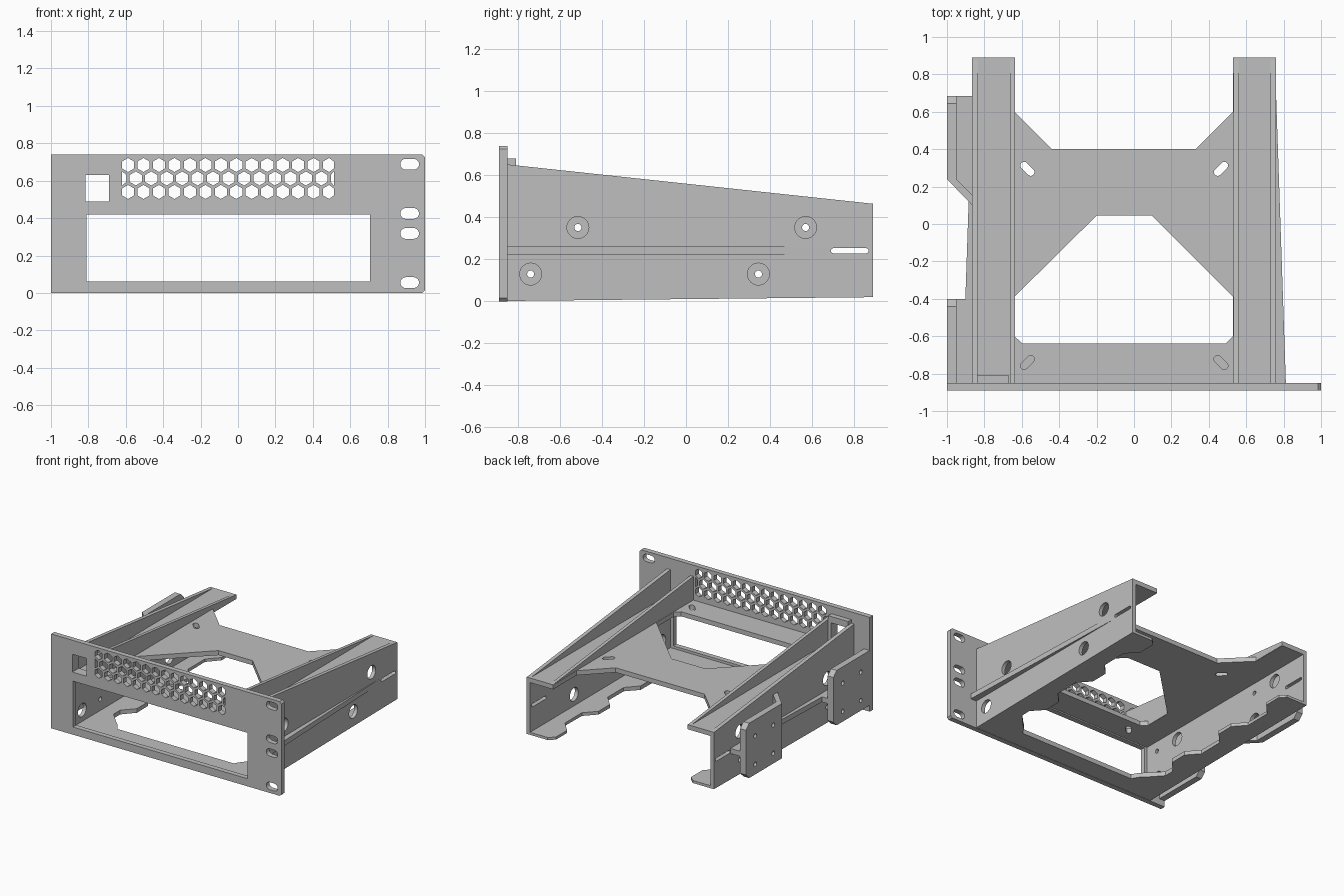
import bpy, bmesh, math
from mathutils import Matrix

if "Cube" in bpy.data.objects:
    bpy.data.objects.remove(bpy.data.objects["Cube"])

grey = bpy.data.materials.new("mid grey")
grey.diffuse_color = (0.52, 0.52, 0.52, 1)
grey.use_nodes = True
grey.node_tree.nodes["Principled BSDF"].inputs["Base Color"].default_value = grey.diffuse_color

# Columns: profile u, profile v, thickness direction
AXES = {
    "top": ((1, 0, 0), (0, 1, 0), (0, 0, 1)),
    "front": ((1, 0, 0), (0, 0, 1), (0, -1, 0)),
    "side": ((0, 1, 0), (0, 0, 1), (1, 0, 0)),
}


def plate(name, view, loops, lo, hi):
    """Flat plate from an outline plus hole loops, filling lo..hi across its plane."""
    curve = bpy.data.curves.new(name, 'CURVE')
    curve.dimensions = '2D'
    curve.fill_mode = 'BOTH'
    curve.extrude = (hi - lo) / 2
    for loop in loops:
        s = curve.splines.new('POLY')
        s.points.add(len(loop) - 1)
        for p, (u, v) in zip(s.points, loop):
            p.co = (u, v, 0, 1)
        s.use_cyclic_u = True
    tmp = bpy.data.objects.new(name + "_outline", curve)
    bpy.context.collection.objects.link(tmp)
    dg = bpy.context.evaluated_depsgraph_get()
    mesh = bpy.data.meshes.new_from_object(tmp.evaluated_get(dg))
    bpy.data.objects.remove(tmp)
    axes = AXES[view]
    m = Matrix(axes).transposed().to_4x4()
    m.translation = [abs(c) * (lo + hi) / 2 for c in axes[2]]
    bm = bmesh.new()
    bm.from_mesh(mesh)
    bm.transform(m)
    bmesh.ops.remove_doubles(bm, verts=bm.verts, dist=1e-5)
    bmesh.ops.recalc_face_normals(bm, faces=bm.faces)
    for f in bm.faces:
        f.smooth = False
    bm.to_mesh(mesh)
    bm.free()
    mesh.materials.clear()
    mesh.materials.append(grey)
    ob = bpy.data.objects.new(name, mesh)
    bpy.context.collection.objects.link(ob)
    return ob


def rect(u0, v0, u1, v1):
    return [(u0, v0), (u1, v0), (u1, v1), (u0, v1)]


def ngon(u, v, r, n, turn=0.0):
    return [(u + r * math.cos(turn + math.tau * i / n),
             v + r * math.sin(turn + math.tau * i / n)) for i in range(n)]


def slot(u, v, length, width, angle=0.0):
    """Rounded slot of the given overall length and width."""
    r, pts = width / 2, []
    for end in (1, -1):
        for i in range(9):
            a = -math.pi / 2 + math.pi * i / 8
            x = end * (length / 2 - r + r * math.cos(a))
            y = end * r * math.sin(a)
            pts.append((u + x * math.cos(angle) - y * math.sin(angle),
                        v + x * math.sin(angle) + y * math.cos(angle)))
    return pts


# Front panel: window, jack opening, mounting slots and hexagon vents
outline = [(-1, 0), (0.985, 0), (1, 0.015), (1, 0.725), (0.985, 0.74), (-1, 0.74)]
holes = [rect(-0.81, 0.06, 0.705, 0.42), rect(-0.815, 0.49, -0.69, 0.63)]
holes += [slot(0.918, z, 0.1, 0.058) for z in (0.688, 0.425, 0.318, 0.055)]
STEP = 0.0827
for row, z in enumerate((0.54, 0.612, 0.684)):
    shift = -STEP / 2 if row == 1 else 0
    for i in range(15 if row == 1 else 14):
        h = ngon(-0.588 + shift + i * STEP, z, 0.0375, 6, math.pi / 6)
        holes.append([(min(max(x, -0.62), 0.512), y) for x, y in h])
plate("front_panel", "front", [outline] + holes, -0.89, -0.85)

# Upper deck joining both rails, with large opening and diagonal tie slots
deck = [(-0.86, -0.85), (0.755, -0.85), (0.755, 0.89), (0.53, 0.89), (0.53, 0.6),
        (0.33, 0.4), (-0.44, 0.4), (-0.64, 0.6), (-0.64, 0.89), (-0.86, 0.89)]
opening = [(-0.2, 0.045), (0.095, 0.045), (0.53, -0.39), (0.53, -0.6), (0.49, -0.64),
           (-0.595, -0.64), (-0.64, -0.6), (-0.64, -0.39)]
q = math.pi / 4
ties = [slot(-0.57, 0.295, 0.09, 0.04, -q), slot(0.465, 0.295, 0.09, 0.04, q),
        slot(-0.57, -0.74, 0.09, 0.04, q), slot(0.465, -0.74, 0.09, 0.04, -q)]
plate("upper_deck", "top", [deck, opening] + ties, 0.43, 0.466)

# Lower frame: front strip plus toothed flanges, right half then mirrored
MID = -0.0525
edge = [(0.8125, -0.85), (0.8125, 0.89), (0.63, 0.89), (0.587, 0.85), (0.587, 0.71)]
for tip_hi, tip_lo in ((0.32, 0.18), (-0.2, -0.34)):
    dip_top = 0.62 if tip_hi > 0 else 0.09
    edge += [(0.67, dip_top), (0.67, tip_hi + 0.09), (0.587, tip_hi), (0.587, tip_lo)]
edge += [(0.67, -0.43), (0.67, -0.51), (0.587, -0.6), (0.54, -0.645), (0.505, -0.70)]
loop = [(MID + d, y) for d, y in edge] + [(MID - d, y) for d, y in reversed(edge)]
frame = plate("lower_frame", "top", [loop], 0.002, 0.04)
for v in frame.data.vertices:  # underside rises slightly to the back
    if v.co.z < 0.02:
        v.co.z += 0.018 * (v.co.y + 0.85) / 1.74

# Side rails, mirrored about their shared centre line
BIG = [(-0.515, 0.352), (-0.74, 0.13), (0.57, 0.352), (0.345, 0.13)]
SMALL = [(-0.74, 0.352), (-0.515, 0.13), (0.345, 0.352), (0.57, 0.13)]
for side, sgn in (("right", 1), ("left", -1)):
    def span(a, b):
        return sorted((MID + sgn * a, MID + sgn * b))
    wall = [(-0.85, 0.002), (0.89, 0.02), (0.89, 0.465), (-0.85, 0.652)]
    cuts = [ngon(y, z, 0.052, 32) for y, z in BIG]
    cuts.append(slot(0.78, 0.241, 0.18, 0.025))
    if side == "left":
        cuts += [ngon(y, z, 0.017, 16) for y, z in SMALL]
    plate(side + "_wall", "side", [wall] + cuts, *span(0.7825, 0.8125))
    fin = [(-0.85, 0.432), (0.89, 0.432), (0.89, 0.465), (-0.85, 0.652)]
    plate(side + "_inner_fin", "side", [fin], *span(0.5845, 0.61))
    ridge = [(MID + sgn * d, y) for d, y in ((0.8125, 0.68), (0.8125, -0.85), (0.8645, -0.85))]
    plate(side + "_ridge", "top", [ridge], 0.222, 0.262)

# Jack housing behind the square opening
plate("jack_housing", "front",
      [rect(-0.84, 0.46, -0.667, 0.68), rect(-0.815, 0.49, -0.69, 0.63)], -0.85, -0.81)

# Two outboard mounting brackets, each a drilled face on a mid-height shelf
Z0, Z1, C = 0.05, 0.48, 0.04
for name, y0, y1 in (("front", -0.85, -0.4), ("rear", 0.24, 0.685)):
    face = [(y0, Z0), (y1 - C, Z0), (y1, Z0 + C), (y1, Z1 - C), (y1 - C, Z1), (y0, Z1)]
    screws = [ngon(y, z, 0.017, 16) for y, z in BIG + SMALL if y0 < y < y1]
    plate(name + "_bracket_face", "side", [face] + screws, -1, -0.95)
    shelf = [(-0.951, y0), (-0.86, y0 - (0.09 if name == "rear" else 0)),
             (-0.86, y1), (-0.951, y1)]
    plate(name + "_bracket_shelf", "top", [shelf], 0.222, 0.262)
brace = [(-1, 0.24), (-0.865, 0.1), (-0.865, 0.155), (-0.95, 0.24)]
plate("rear_bracket_brace", "top", [brace], Z0, Z1)
